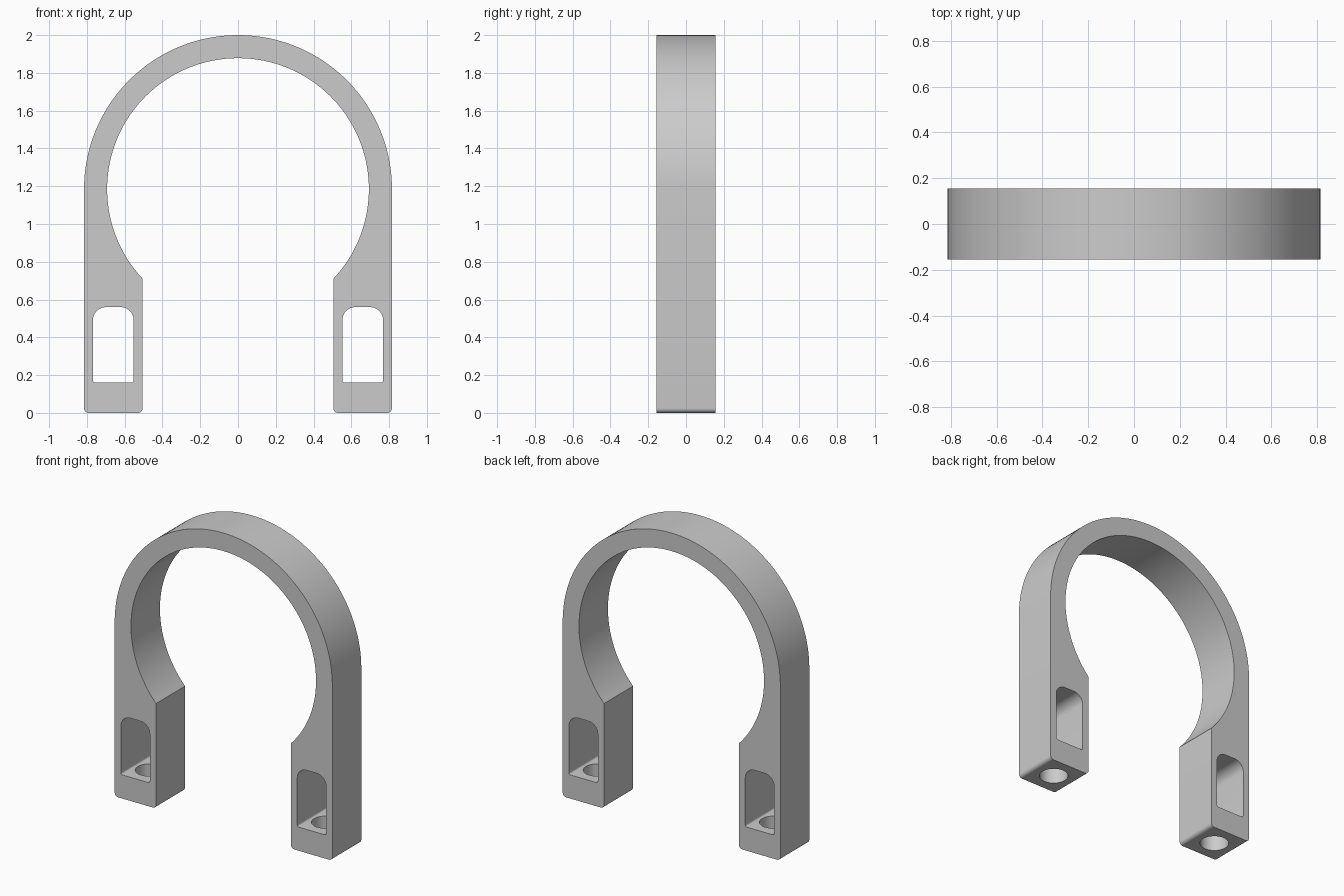
import bpy, bmesh
from math import sin, cos, pi, acos

cube = bpy.data.objects.get("Cube")
if cube:
    bpy.data.objects.remove(cube, do_unlink=True)

DEPTH = 0.31                    # front to back
CENTRE_Z = 1.185                # centre of the ring
OUTER, INNER = 0.815, 0.693     # ring radii
LEG_IN = 0.505                  # inner face of each leg
LEG_MID = (OUTER + LEG_IN) / 2

grey = bpy.data.materials.new("plain grey")
grey.use_nodes = True
colour = (0.6, 0.6, 0.6, 1)
grey.diffuse_color = colour
grey.node_tree.nodes["Principled BSDF"].inputs["Base Color"].default_value = colour


def arc(cx, cz, r, start, end, steps):
    return [(cx + r * cos(start + (end - start) * i / steps),
             cz + r * sin(start + (end - start) * i / steps)) for i in range(steps + 1)]


def prism(name, outline, depth):
    """Extrude an x-z outline evenly about y = 0."""
    bm = bmesh.new()
    face = bm.faces.new([bm.verts.new((x, -depth / 2, z)) for x, z in outline])
    new = bmesh.ops.extrude_face_region(bm, geom=[face])["geom"]
    bmesh.ops.translate(bm, vec=(0, depth, 0),
                        verts=[v for v in new if isinstance(v, bmesh.types.BMVert)])
    bmesh.ops.recalc_face_normals(bm, faces=bm.faces)
    mesh = bpy.data.meshes.new(name)
    bm.to_mesh(mesh)
    bm.free()
    mesh.materials.append(grey)
    obj = bpy.data.objects.new(name, mesh)
    bpy.context.collection.objects.link(obj)
    return obj


def cut(target, cutter):
    mod = target.modifiers.new("cut", 'BOOLEAN')
    mod.operation, mod.solver, mod.object = 'DIFFERENCE', 'EXACT', cutter
    bpy.ops.object.select_all(action='DESELECT')
    target.select_set(True)
    bpy.context.view_layer.objects.active = target
    bpy.ops.object.modifier_apply(modifier=mod.name)
    bpy.data.objects.remove(cutter, do_unlink=True)


# Clamp body: outer arch, left foot, inner arch, right foot
foot_r = 0.025
left_foot = (arc(LEG_IN + foot_r, foot_r, foot_r, pi, 1.5 * pi, 6)
             + arc(OUTER - foot_r, foot_r, foot_r, 1.5 * pi, 2 * pi, 6))
right_foot = [(-x, z) for x, z in reversed(left_foot)]
lip = acos(LEG_IN / INNER)
outline = (arc(0, CENTRE_Z, OUTER, 0, pi, 72) + right_foot
           + arc(0, CENTRE_Z, INNER, pi + lip, -lip, 96) + left_foot)
clamp = prism("clamp_body", outline, DEPTH)

# Window and screw hole in each leg
top_r, low_r = 0.07, 0.012
x0, x1, z0, z1 = -0.108, 0.108, 0.16, 0.56
window = (arc(x1 - top_r, z1 - top_r, top_r, 0, pi / 2, 12)
          + arc(x0 + top_r, z1 - top_r, top_r, pi / 2, pi, 12)
          + arc(x0 + low_r, z0 + low_r, low_r, pi, 1.5 * pi, 4)
          + arc(x1 - low_r, z0 + low_r, low_r, 1.5 * pi, 2 * pi, 4))
for side in (-1, 1):
    cut(clamp, prism("window_cutter", [(x + side * LEG_MID, z) for x, z in window], 1))
    bpy.ops.mesh.primitive_cylinder_add(vertices=48, radius=0.09, depth=0.5,
                                        location=(side * LEG_MID, 0, 0))
    cut(clamp, bpy.context.object)

bpy.ops.object.shade_smooth_by_angle(angle=pi / 6)
